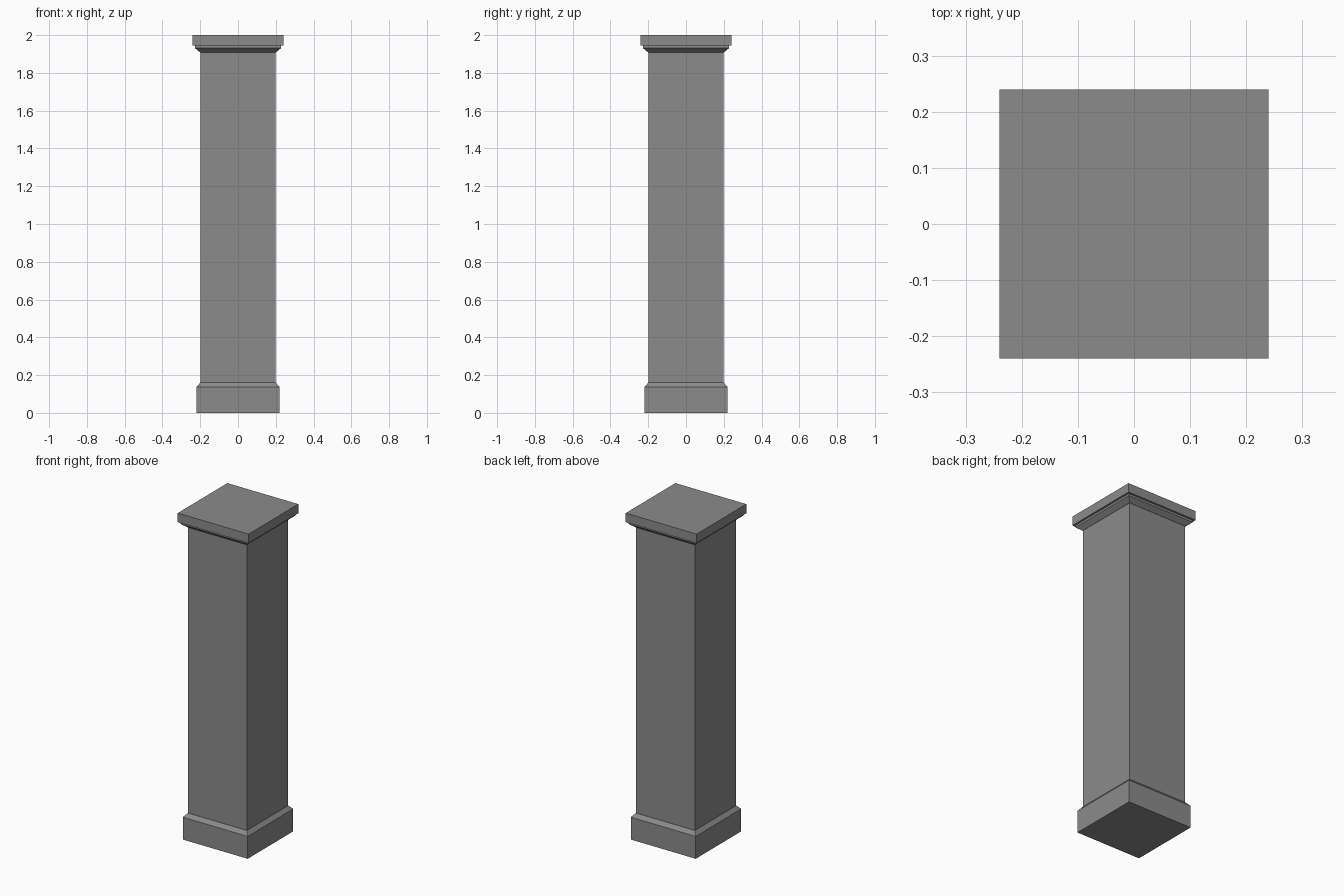
import bpy
import bmesh

cube = bpy.data.objects.get("Cube")
if cube:
    bpy.data.objects.remove(cube, do_unlink=True)

stone = bpy.data.materials.new("grey stone")
stone.use_nodes = True
colour = (0.26, 0.26, 0.26, 1)
stone.diffuse_color = colour
stone.node_tree.nodes["Principled BSDF"].inputs["Base Color"].default_value = colour


def square_part(name, profile):
    """Stack square rings of (half width, height) into a closed solid."""
    bm = bmesh.new()
    rings = [[bm.verts.new((sx * w, sy * w, z))
              for sx, sy in ((-1, -1), (1, -1), (1, 1), (-1, 1))]
             for w, z in profile]
    for low, high in zip(rings, rings[1:]):
        for i in range(4):
            j = (i + 1) % 4
            bm.faces.new((low[i], low[j], high[j], high[i]))
    bm.faces.new(rings[0][::-1])
    bm.faces.new(rings[-1])
    mesh = bpy.data.meshes.new(name)
    bm.to_mesh(mesh)
    bm.free()
    mesh.materials.append(stone)
    obj = bpy.data.objects.new(name, mesh)
    bpy.context.collection.objects.link(obj)
    return obj


# Plinth with a chamfered top edge
square_part("plinth", [(0.22, 0), (0.22, 0.137), (0.2, 0.16)])
# Plain square shaft
square_part("shaft", [(0.199, 0.16), (0.199, 1.908)])
# Flared moulding under the cap
square_part("neck_moulding", [(0.2, 1.908), (0.228, 1.931), (0.228, 1.944)])
# Overhanging flat cap
square_part("cap_slab", [(0.24, 1.944), (0.24, 2)])
